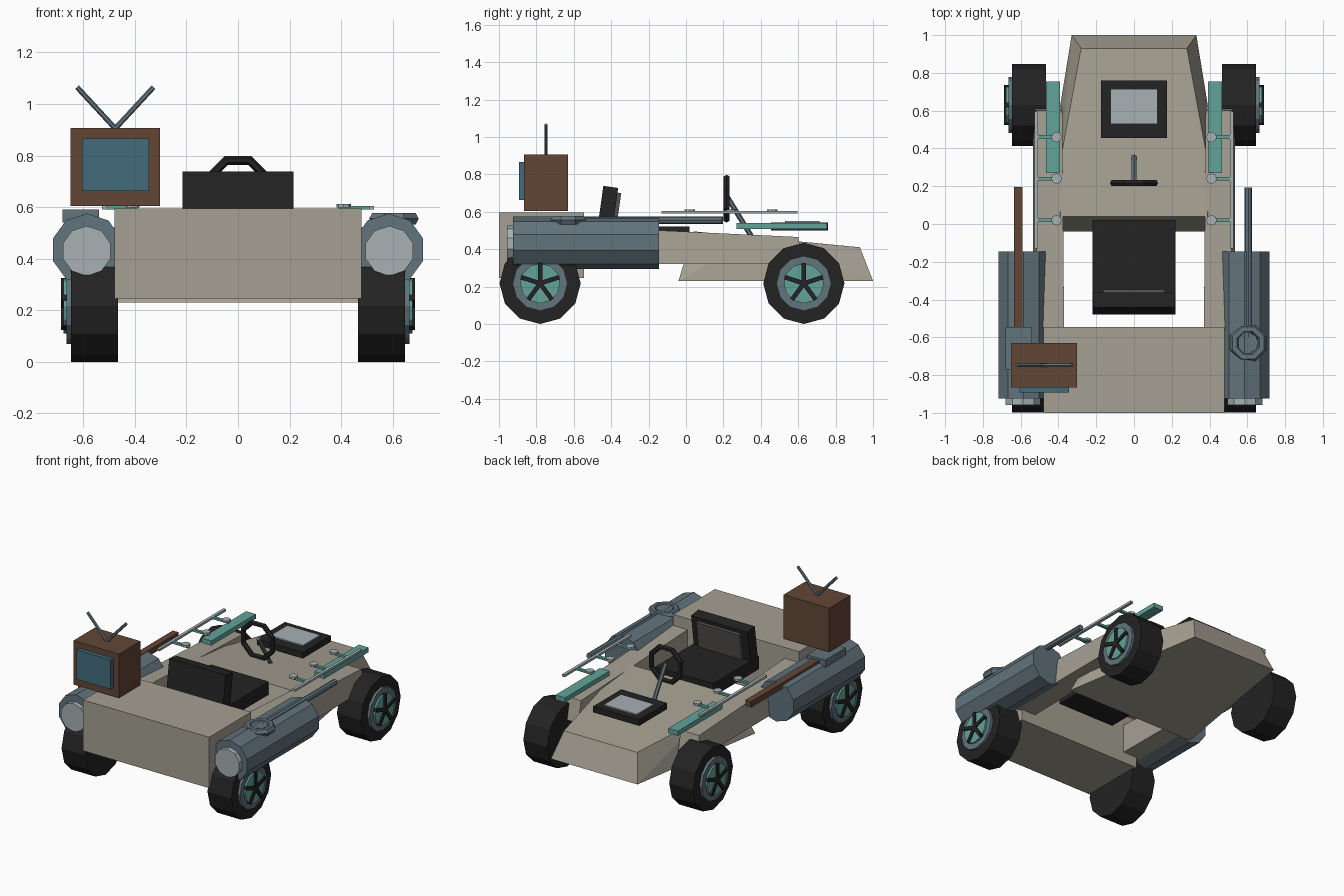
import bpy, bmesh, math
from mathutils import Matrix, Vector

if "Cube" in bpy.data.objects:
    bpy.data.objects.remove(bpy.data.objects["Cube"])


def material(name, r, g, b):
    m = bpy.data.materials.new(name)
    lin = [((c / 255 + 0.055) / 1.055) ** 2.4 for c in (r, g, b)]
    m.diffuse_color = (*lin, 1)
    m.use_nodes = True
    m.node_tree.nodes["Principled BSDF"].inputs["Base Color"].default_value = m.diffuse_color
    return m


TAN = material("tan paint", 165, 160, 146)
BLACK = material("black rubber", 35, 35, 36)
SLATE = material("slate metal", 98, 115, 124)
TEAL = material("teal paint", 98, 163, 154)
LIGHT = material("light grey metal", 167, 177, 180)
BROWN = material("brown wood", 98, 70, 53)
BLUE = material("blue glass", 66, 108, 124)
GREY = material("dark grey cloth", 84, 82, 80)


def finish(name, bm, mat):
    bmesh.ops.recalc_face_normals(bm, faces=bm.faces)
    me = bpy.data.meshes.new(name)
    bm.to_mesh(me)
    bm.free()
    me.materials.append(mat)
    ob = bpy.data.objects.new(name, me)
    bpy.context.collection.objects.link(ob)
    return ob


def hull(name, points, mat):
    bm = bmesh.new()
    for p in points:
        bm.verts.new(p)
    bmesh.ops.convex_hull(bm, input=bm.verts)
    bmesh.ops.dissolve_limit(bm, angle_limit=0.01, verts=bm.verts, edges=bm.edges)
    return finish(name, bm, mat)


def box(name, x, y, z, mat, turn=None):
    """Box from (min, max) ranges, optionally turned by a matrix about the origin."""
    pts = [Vector((a, b, c)) for a in x for b in y for c in z]
    return hull(name, [turn @ p for p in pts] if turn else pts, mat)


def rod(name, a, b, r, n, mat, spin=0.0):
    """Cylinder with n sides from a to b."""
    a, b = Vector(a), Vector(b)
    d = b - a
    rot = d.to_track_quat('Z', 'Y').to_matrix().to_4x4()
    bm = bmesh.new()
    bmesh.ops.create_cone(bm, cap_ends=True, segments=n, radius1=r, radius2=r, depth=d.length,
                          matrix=Matrix.Translation((a + b) / 2) @ rot @ Matrix.Rotation(spin, 4, 'Z'))
    return finish(name, bm, mat)


def ring(name, centre, big, small, n, mat, rot):
    """Low-poly torus with n segments and a six-sided section."""
    bm = bmesh.new()
    m = 6
    vs = []
    for i in range(n):
        t = 2 * math.pi * (i + 0.5) / n
        for j in range(m):
            p = 2 * math.pi * j / m
            q = big + small * math.cos(p)
            co = Vector((q * math.cos(t), q * math.sin(t), small * math.sin(p)))
            vs.append(bm.verts.new(rot @ co + Vector(centre)))
    for i in range(n):
        for j in range(m):
            k, l = (i + 1) % n, (j + 1) % m
            bm.faces.new([vs[i * m + j], vs[k * m + j], vs[k * m + l], vs[i * m + l]])
    return finish(name, bm, mat)


def both(points):
    return [(s * x, y, z) for x, y, z in points for s in (1, -1)]


# Body: rear box, and front body tapering to the nose
box("rear_body", (-0.48, 0.48), (-1, -0.545), (0.245, 0.595), TAN)
hull("front_body", both([(0.5, -0.04, 0.23), (0.33, 1, 0.23), (0.28, 0.93, 0.41),
                         (0.385, 0.36, 0.463), (0.39, 0.04, 0.495)]), TAN)

# Seat
box("seat_cushion", (-0.22, 0.22), (-0.48, 0.02), (0.43, 0.52), BLACK)
lean = Matrix.Translation((0, -0.435, 0.5)) @ Matrix.Rotation(math.radians(-8), 4, 'X')
box("seat_back", (-0.215, 0.215), (-0.04, 0.04), (-0.03, 0.235), BLACK, lean)
box("seat_back_pad", (-0.165, 0.165), (0.04, 0.06), (0.03, 0.21), GREY, lean)

# Steering wheel and column
ring("steering_wheel", (0, 0.217, 0.67), 0.12, 0.018, 8, BLACK, Matrix.Rotation(math.pi / 2, 3, 'X'))
rod("steering_column", (0, 0.22, 0.68), (0, 0.355, 0.46), 0.014, 6, SLATE)

# Panel above the hood
box("hood_panel_frame", (-0.175, 0.175), (0.455, 0.76), (0.5, 0.542), BLACK)
box("hood_panel_glass", (-0.125, 0.125), (0.53, 0.715), (0.54, 0.55), LIGHT)

for s, side in ((1, "right"), (-1, "left")):
    # Side sills
    hull(side + "_sill", [(s * x, y, z) for x, y, z in (
        (0.37, -0.56, 0.32), (0.535, -0.56, 0.32), (0.37, -0.56, 0.52), (0.515, -0.56, 0.52),
        (0.38, 0.63, 0.32), (0.535, 0.63, 0.32), (0.38, 0.6, 0.465), (0.52, 0.6, 0.465))], TAN)

    # Wheels with five-spoked hubs
    for y, end in ((-0.78, "rear"), (0.63, "front")):
        n = side + "_" + end
        for part, x0, x1, r, mat in (("tyre", 0.465, 0.647, 0.217, BLACK), ("rim", 0.64, 0.665, 0.147, SLATE),
                                     ("hub", 0.66, 0.677, 0.107, TEAL)):
            rod(n + "_" + part, (s * x0, y, 0.217), (s * x1, y, 0.217), r, 12, mat)
        for k in range(5):
            turn = Matrix.Translation((s * 0.675, y, 0.217)) @ Matrix.Rotation(k * math.tau / 5, 4, 'X')
            box(f"{n}_spoke_{k + 1}", (-0.012, 0.012), (-0.012, 0.012), (-0.01, 0.108), BLACK, turn)

    # Ten-sided tanks with end caps
    rod(side + "_tank", (s * 0.585, -0.925, 0.435), (s * 0.585, -0.145, 0.435), 0.14, 10, SLATE)
    rod(side + "_tank_cap", (s * 0.587, -0.957, 0.43), (s * 0.587, -0.92, 0.43), 0.097, 10, LIGHT)

    # Teal side block, long rail and its three brackets
    box(side + "_side_block", sorted((s * 0.393, s * 0.467)), (0.27, 0.755), (0.508, 0.54), TEAL)
    box(side + "_long_rail", sorted((s * 0.508, s * 0.528)), (-0.13, 0.595), (0.59, 0.605), LIGHT)
    for k, y in enumerate((0.02, 0.24, 0.46)):
        box(f"{side}_bracket_{k + 1}", sorted((s * 0.39, s * 0.52)), (y - 0.01, y + 0.01), (0.59, 0.604), TEAL)
        rod(f"{side}_bracket_disc_{k + 1}", (s * 0.41, y, 0.598), (s * 0.41, y, 0.613), 0.028, 8, LIGHT)

# Right tank fittings: filler ring and exhaust pipe
ring("filler_ring", (0.605, -0.63, 0.555), 0.078, 0.026, 8, SLATE, Matrix.Identity(3))
rod("filler_plug", (0.605, -0.63, 0.54), (0.605, -0.63, 0.573), 0.055, 8, SLATE)
rod("right_pipe", (0.605, -0.6, 0.555), (0.605, 0.193, 0.555), 0.02, 8, SLATE)

# Left tank fittings: bracket box and wooden bar
box("left_tank_box", (-0.68, -0.54), (-0.77, -0.545), (0.54, 0.59), SLATE)
box("wooden_bar", (-0.635, -0.59), (-0.6, 0.197), (0.535, 0.575), BROWN)

# Television with a V antenna
box("television_case", (-0.65, -0.302), (-0.865, -0.63), (0.605, 0.907), BROWN)
box("television_screen", (-0.605, -0.345), (-0.893, -0.86), (0.663, 0.867), BLUE)
for s, side in ((1, "right"), (-1, "left")):
    rod(side + "_antenna", (-0.476, -0.748, 0.905), (-0.476 + s * 0.148, -0.748, 1.065), 0.01, 6, SLATE)
